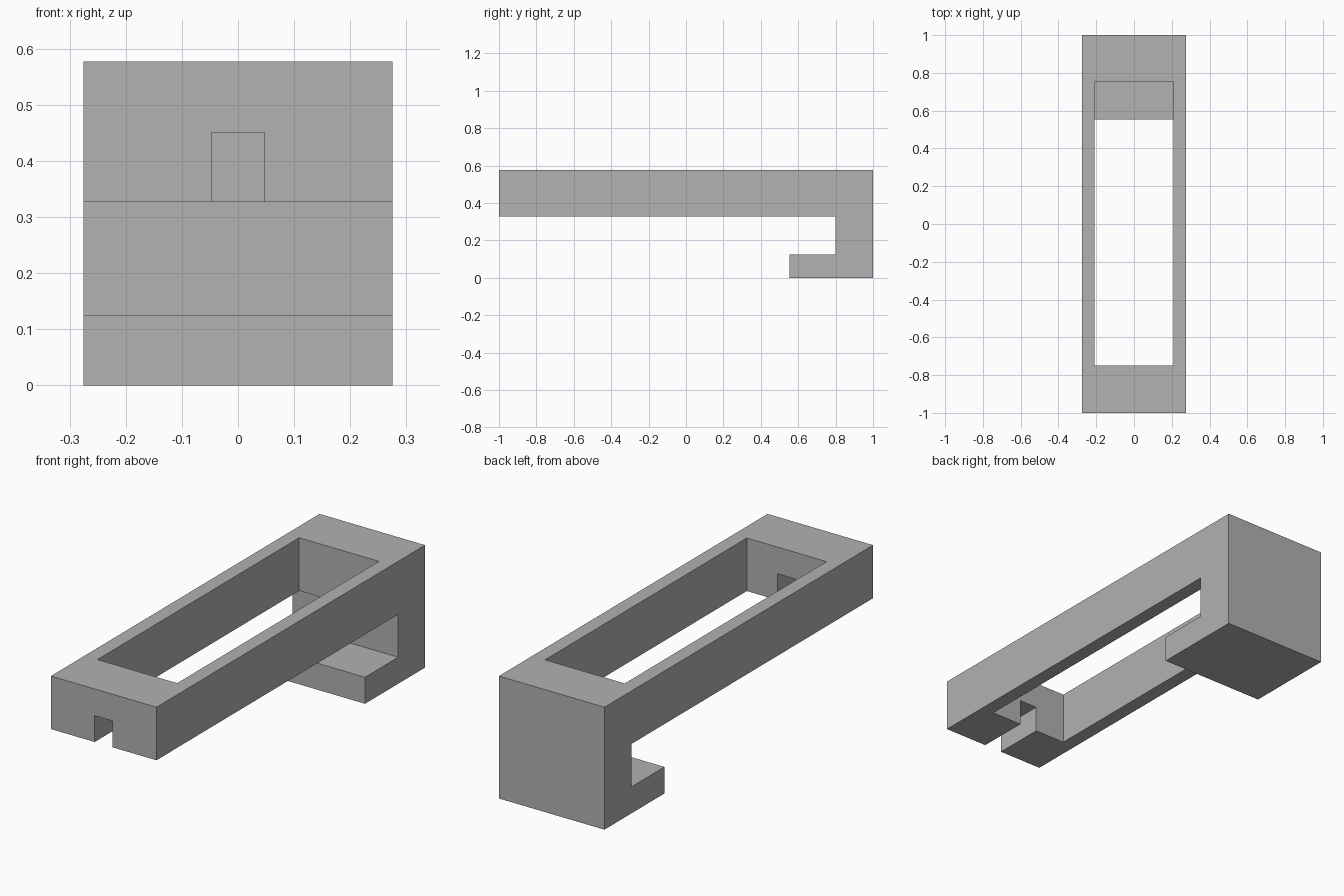
import bpy
import bmesh

cube = bpy.data.objects.get("Cube")
if cube:
    bpy.data.objects.remove(cube, do_unlink=True)

# Plain grey material
grey = bpy.data.materials.new("grey")
grey.use_nodes = True
colour = (0.445, 0.445, 0.445, 1)
grey.diffuse_color = colour
grey.node_tree.nodes["Principled BSDF"].inputs["Base Color"].default_value = colour


def extrude_profile(name, profile, half_width):
    """Extrude a (y, z) outline along x, centred on x = 0."""
    bm = bmesh.new()
    face = bm.faces.new([bm.verts.new((-half_width, y, z)) for y, z in profile])
    result = bmesh.ops.extrude_face_region(bm, geom=[face])
    verts = [v for v in result["geom"] if isinstance(v, bmesh.types.BMVert)]
    bmesh.ops.translate(bm, verts=verts, vec=(2 * half_width, 0, 0))
    bmesh.ops.recalc_face_normals(bm, faces=bm.faces)
    mesh = bpy.data.meshes.new(name)
    bm.to_mesh(mesh)
    bm.free()
    mesh.materials.append(grey)
    obj = bpy.data.objects.new(name, mesh)
    bpy.context.collection.objects.link(obj)
    return obj


def cut(target, name, half_width, y0, y1, z0, z1):
    """Cut a box-shaped opening out of the target."""
    cutter = extrude_profile(name, [(y0, z0), (y1, z0), (y1, z1), (y0, z1)], half_width)
    cutter.hide_render = True
    mod = target.modifiers.new(name, "BOOLEAN")
    mod.operation = "DIFFERENCE"
    mod.solver = "EXACT"
    mod.object = cutter
    bpy.context.view_layer.objects.active = target
    bpy.ops.object.modifier_apply(modifier=name)
    bpy.data.objects.remove(cutter, do_unlink=True)


# Long bar with a hooked back end
under, top, lip = 0.327, 0.577, 0.125
frame = extrude_profile("hooked_frame", [
    (-1, under), (-1, top), (1, top), (1, 0),
    (0.553, 0), (0.553, lip), (0.8, lip), (0.8, under)], 0.275)

# Long opening through the bar, above the hook lip
cut(frame, "long_opening", 0.208, -0.75, 0.753, 0.25, 0.7)

# Square notch under the front crossbar
cut(frame, "front_notch", 0.047, -1.1, -0.7, 0.2, 0.451)
